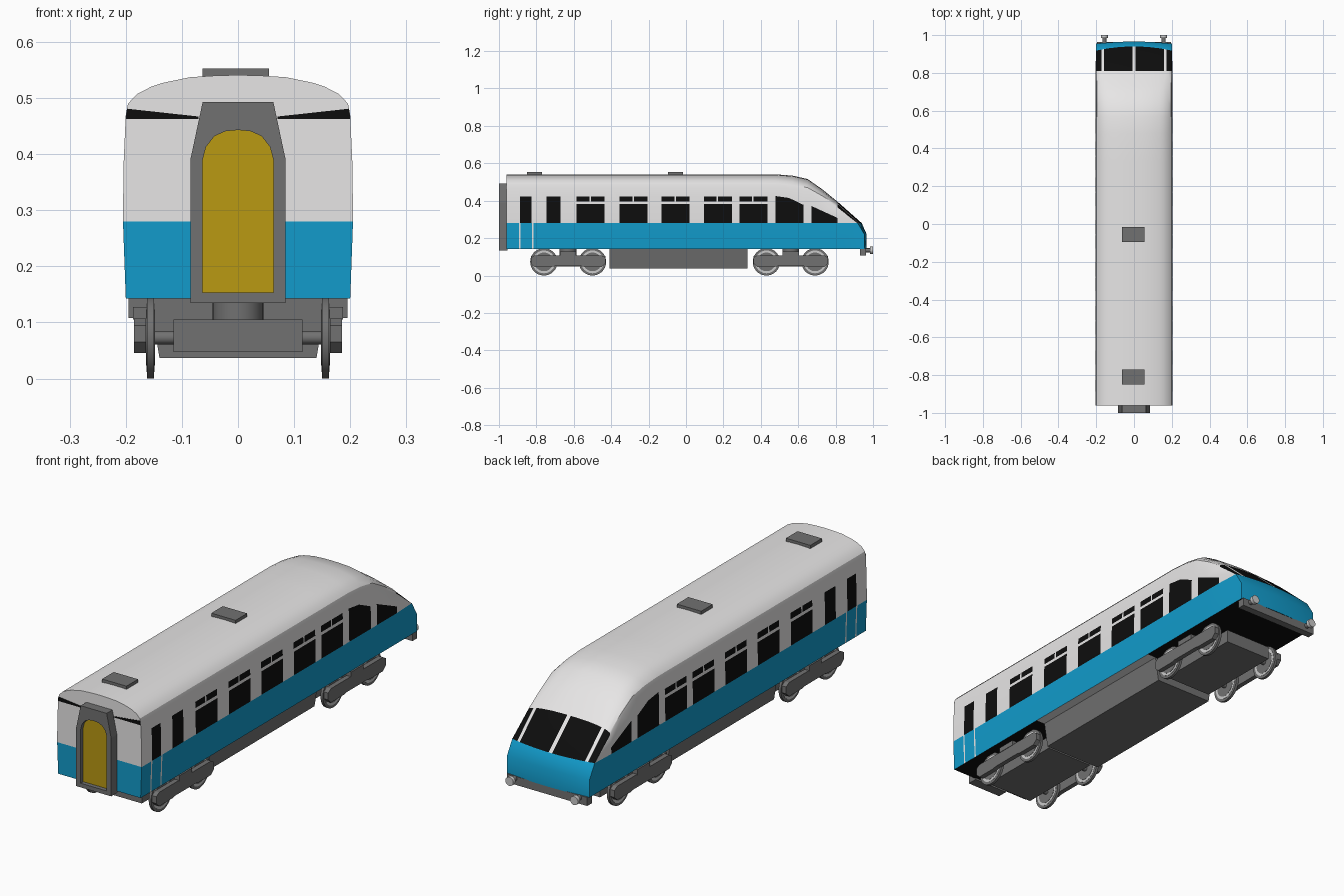
import bpy, bmesh, math
from mathutils import Vector, Matrix

if "Cube" in bpy.data.objects:
    bpy.data.objects.remove(bpy.data.objects["Cube"])

def mat(name, r, g, b):
    m = bpy.data.materials.new(name)
    m.diffuse_color = (r, g, b, 1)
    m.use_nodes = True
    m.node_tree.nodes["Principled BSDF"].inputs["Base Color"].default_value = m.diffuse_color
    return m

WHITE = mat("white_paint", .8, .79, .79)
BLUE = mat("blue_paint", .006, .33, .6)
BLACK = mat("dark_glass", .004, .004, .004)
GREY = mat("grey_metal", .165, .165, .165)
GOLD = mat("gold_door", .49, .32, .006)
PALE = mat("pale_metal", .6, .6, .6)

def finish(bm, name, mats, smooth=True):
    bmesh.ops.recalc_face_normals(bm, faces=bm.faces[:])
    me = bpy.data.meshes.new(name)
    bm.to_mesh(me)
    bm.free()
    ob = bpy.data.objects.new(name, me)
    bpy.context.collection.objects.link(ob)
    for m in mats:
        me.materials.append(m)
    if smooth:
        bpy.ops.object.select_all(action='DESELECT')
        ob.select_set(True)
        bpy.context.view_layer.objects.active = ob
        bpy.ops.object.shade_smooth_by_angle(angle=math.radians(30))
    return ob

def box(name, x0, x1, y0, y1, z0, z1, m=GREY):
    bm = bmesh.new()
    bmesh.ops.create_cube(bm, size=1, matrix=Matrix.LocRotScale(
        Vector(((x0+x1)/2, (y0+y1)/2, (z0+z1)/2)), None, Vector((x1-x0, y1-y0, z1-z0))))
    return finish(bm, name, [m], False)

def cyl(name, centre, axis, r, depth, m=GREY, n=32):
    bm = bmesh.new()
    rot = Vector((0, 0, 1)).rotation_difference(Vector(axis)).to_matrix().to_4x4()
    bmesh.ops.create_cone(bm, cap_ends=True, segments=n, radius1=r, radius2=r, depth=depth,
                          matrix=Matrix.Translation(centre) @ rot)
    return finish(bm, name, [m])

def prism(name, pts, offset, m=GREY):
    bm = bmesh.new()
    f = bm.faces.new([bm.verts.new(p) for p in pts])
    r = bmesh.ops.extrude_face_region(bm, geom=[f])
    bmesh.ops.translate(bm, vec=offset, verts=[v for v in r['geom'] if isinstance(v, bmesh.types.BMVert)])
    return finish(bm, name, [m], False)

# body shell: half section lofted along stations of (y, roof height, corner sweep)
HALF = [(.2, .143), (.205, .28), (.204, .38), (.2, .47), (.196, .49), (.18, .507),
        (.155, .52), (.134, .527), (.086, .537), (.04, .54), (0, .541)]
SECTION = HALF + [(-x, z) for x, z in reversed(HALF[:-1])]
STATIONS = [(-.96, .541, 0), (-.41, .541, 0), (.33, .541, 0), (.48, .541, 0), (.57, .534, 0),
            (.65, .516, 0), (.73, .46, 0), (.81, .395, 0), (.94, .28, .022), (.966, .22, .012),
            (.965, .143, .01)]
bm = bmesh.new()
rows = []
for y, top, k in STATIONS:
    row = []
    for x, z in SECTION:
        if top <= .28:
            x, z = max(-.2, min(.2, x)), min(z, top)
        elif z > .28:
            z = .28 + (z - .28) * (top - .28) / .261
        row.append(bm.verts.new((x, y - k * (x / .2) ** 2, z)))
    rows.append(row)
for a, b in zip(rows, rows[1:]):
    for i in range(len(SECTION) - 1):
        bm.faces.new((a[i], a[i+1], b[i+1], b[i]))
    if b is not rows[-1]:
        bm.faces.new((a[0], b[0], b[-1], a[-1]))
bm.faces.new(rows[0])
bm.faces.new([rows[-2][0]] + rows[-1] + [rows[-2][-1]])
bmesh.ops.remove_doubles(bm, verts=bm.verts[:], dist=1e-5)
bmesh.ops.recalc_face_normals(bm, faces=bm.faces[:])

def cut(co, no, test):
    bm.normal_update()
    fs = [f for f in bm.faces if test(f, f.calc_center_median())]
    geom = set(fs)
    for f in fs:
        geom.update(f.edges)
        geom.update(f.verts)
    bmesh.ops.bisect_plane(bm, geom=list(geom), dist=1e-5, plane_co=co, plane_no=no)

def side(f, c):
    return abs(f.normal.x) > .8 and c.z < .5

def screen(f, c):
    return c.y > .81 and c.z > .28 and f.normal.z > .1 and abs(f.normal.x) < .8

# painted panels on the sides: y0, y1, bottom, top at y0, top at y1, material index
panels = [(-.888, -.825, .28, .422, .422, 2), (-.745, -.67, .28, .422, .422, 2),
          (.478, .55, .28, .425, .415, 2), (.55, .628, .28, .415, .378, 2),
          (.67, .81, .28, .372, .308, 2),
          (-.894, -.886, .143, .28, .28, 0), (-.824, -.816, .143, .28, .28, 0)]
for y0 in (-.585, -.355, -.13, .095, .286):
    y1 = y0 + .15
    panels += [(y0, y1, .28, .382, .382, 2), (y0, y0 + .068, .395, .422, .422, 2),
               (y1 - .074, y1, .395, .422, .422, 2)]
cut((0, 0, .28), (0, 0, 1), lambda f, c: abs(f.normal.z) < .5)
for y0, y1, zb, t0, t1, _ in panels:
    for y in (y0, y1):
        cut((0, y, 0), (0, 1, 0), side)
for y0, y1, zb, t0, t1, _ in panels:
    inside = lambda f, c: side(f, c) and y0 < c.y < y1
    cut((0, y0, zb), (0, 0, 1), inside)
    cut((0, y0, t0), (0, t0 - t1, y1 - y0), inside)
for x in (.008, .158, .172):
    for s in (-1, 1):
        cut((s * x, 0, 0), (1, 0, 0), screen)
bm.normal_update()
for f in bm.faces:
    c = f.calc_center_median()
    f.material_index = 1 if c.z < .28 else 0
    if f.normal.z < -.9 and c.z < .15:
        f.material_index = 0 if -.42 < c.y < .34 else 2
    elif screen(f, c):
        f.material_index = 0 if abs(c.x) < .008 or .158 < abs(c.x) < .172 else 2
    elif side(f, c):
        for y0, y1, zb, t0, t1, m in panels:
            if y0 < c.y < y1 and zb < c.z < t0 + (t1 - t0) * (c.y - y0) / (y1 - y0):
                f.material_index = m
finish(bm, "body_shell", [WHITE, BLUE, BLACK])

# dark gaps under the roof on the flat end
for s in (-1, 1):
    prism("end_roof_gap", [(s * x, -.959, z) for x, z in
          ((.07, .463), (.2, .463), (.198, .481), (.07, .467))], (0, -.003, 0), BLACK)

# gangway frame with recessed arched door
INNER = [(0, .153), (.063, .153), (.063, .39), (.057, .413), (.042, .432), (.022, .441), (0, .443)]
OUTER = [(0, .135), (.085, .135), (.085, .39), (.08, .413), (.07, .46), (.063, .493), (0, .493)]
full = lambda h: h + [(-x, z) for x, z in reversed(h[1:-1])]
bm = bmesh.new()
loops = [[bm.verts.new((x, y, z)) for x, z in full(h)]
         for h, y in ((OUTER, -.955), (OUTER, -1), (INNER, -1), (INNER, -.955))]
n = len(loops[0])
for a, b in zip(loops, loops[1:] + loops[:1]):
    for i in range(n):
        j = (i + 1) % n
        bm.faces.new((a[i], a[j], b[j], b[i]))
finish(bm, "gangway_frame", [GREY], False)
prism("gangway_door", [(x, -.982, z) for x, z in full(INNER)], (0, .02, 0), GOLD)

# roof vents
for y in (-.055, -.811):
    box("roof_vent", -.063, .055, y - .04, y + .04, .53, .553)

# underframe equipment box
prism("underframe_box", [(x, -.41, z) for x, z in
      ((-.14, .037), (.14, .037), (.157, .143), (-.157, .143))], (0, .74, 0))

# buffer beam and buffers
box("buffer_beam", -.195, .195, .93, .963, .108, .145)
for s in (-1, 1):
    cyl("buffer_shaft", (s * .157, .972, .135), (0, 1, 0), .011, .04, GREY, 20)
    cyl("buffer_head", (s * .157, .992, .135), (0, 1, 0), .019, .016, PALE, 24)

# bogies
for c in (-.63, .56):
    box("bogie_centre", -.115, .115, c - .2, c + .2, .047, .105)
    cyl("bogie_pivot", (0, c, .124), (0, 0, 1), .045, .042)
    for s in (-1, 1):
        prism("bogie_side_frame", [(s * .164, c + y, z) for y, z in
              ((-.2, .065), (-.18, .046), (-.09, .046), (-.07, .05), (.07, .05), (.09, .046), (.18, .046),
               (.2, .065), (.2, .095), (.18, .107), (-.18, .107), (-.2, .095))], (s * .021, 0, 0))
        box("bogie_spring_block", s * .175 - .012, s * .175 + .012, c - .043, c + .043, .105, .128)
        for w in (-.13, .13):
            cyl("wheel", (s * .156, c + w, .073), (1, 0, 0), .073, .012, GREY, 40)
            cyl("wheel_ring", (s * .156, c + w, .073), (1, 0, 0), .061, .014, PALE, 40)
            cyl("wheel_hub", (s * .156, c + w, .073), (1, 0, 0), .05, .016, GREY, 40)
    for w in (-.13, .13):
        cyl("axle", (0, c + w, .073), (1, 0, 0), .012, .31, GREY, 16)
